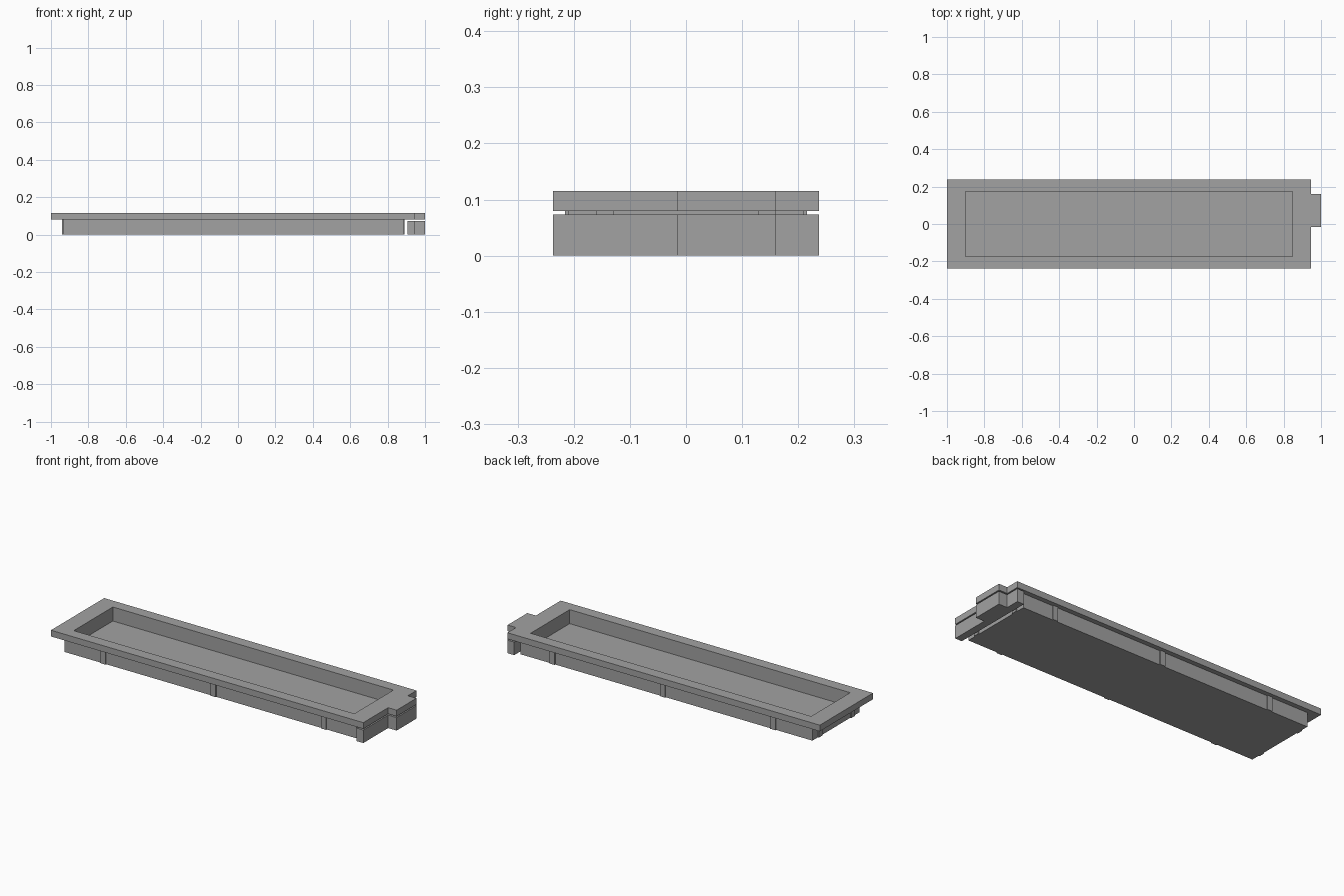
import bpy
import bmesh

if "Cube" in bpy.data.objects:
    bpy.data.objects.remove(bpy.data.objects["Cube"], do_unlink=True)

# Single grey finish
grey = bpy.data.materials.new("plain grey")
grey.use_nodes = True
colour = (0.36, 0.36, 0.36, 1)
grey.diffuse_color = colour
grey.node_tree.nodes["Principled BSDF"].inputs["Base Color"].default_value = colour


def prism(name, outline, z0, z1):
    """Extrude a flat outline from z0 up to z1."""
    bm = bmesh.new()
    base = bm.faces.new([bm.verts.new((x, y, z0)) for x, y in outline])
    top = bmesh.ops.extrude_face_region(bm, geom=[base])["geom"]
    verts = [g for g in top if isinstance(g, bmesh.types.BMVert)]
    bmesh.ops.translate(bm, verts=verts, vec=(0, 0, z1 - z0))
    bmesh.ops.recalc_face_normals(bm, faces=bm.faces)
    mesh = bpy.data.meshes.new(name)
    bm.to_mesh(mesh)
    bm.free()
    mesh.materials.append(grey)
    obj = bpy.data.objects.new(name, mesh)
    bpy.context.collection.objects.link(obj)
    return obj


def rect(x0, x1, y0, y1):
    return [(x0, y0), (x1, y0), (x1, y1), (x0, y1)]


def tabbed(x0):
    """Plan outline with the offset tab on the +x end."""
    w, step = 0.237, 0.947
    return [(x0, -w), (step, -w), (step, -0.016), (1, -0.016),
            (1, 0.16), (step, 0.16), (step, w), (x0, w)]


BODY_X0, BODY_X1, BODY_Y = -0.935, 0.885, 0.21
RIM_Z0, RIM_Z1, FLOOR_Z, PROUD = 0.08, 0.115, 0.036, 0.006

# Recess cutter shared by the rim and the body
cutter = prism("recess_cutter", rect(-0.902, 0.847, -0.174, 0.174), FLOOR_Z, 0.2)
cutter.hide_render = True
cutter.hide_viewport = True
cutter.display_type = 'WIRE'


def cut(obj):
    mod = obj.modifiers.new("recess", 'BOOLEAN')
    mod.operation = 'DIFFERENCE'
    mod.solver = 'EXACT'
    mod.object = cutter


# Tray body and overhanging rim
cut(prism("tray_body", rect(BODY_X0, BODY_X1, -BODY_Y, BODY_Y), 0, RIM_Z0))
cut(prism("tray_rim", tabbed(-1), RIM_Z0, RIM_Z1))

# Separate end block below the tabbed end
prism("end_block", tabbed(0.905), 0, 0.073)

# Shallow ribs on the long sides
for x in (-0.692, -0.004, 0.684):
    for side, name in ((-1, "front_rib"), (1, "back_rib")):
        y0, y1 = sorted((side * BODY_Y, side * (BODY_Y + PROUD)))
        prism(name, rect(x - 0.016, x + 0.016, y0, y1), 0, RIM_Z0)

# Shallow ribs on the short ends
for y in (-0.144, 0.144):
    prism("left_end_rib", rect(BODY_X1, BODY_X1 + PROUD, y - 0.016, y + 0.016), 0, RIM_Z0)
    prism("right_end_rib", rect(BODY_X0 - PROUD, BODY_X0, y - 0.016, y + 0.016), 0, RIM_Z0)
